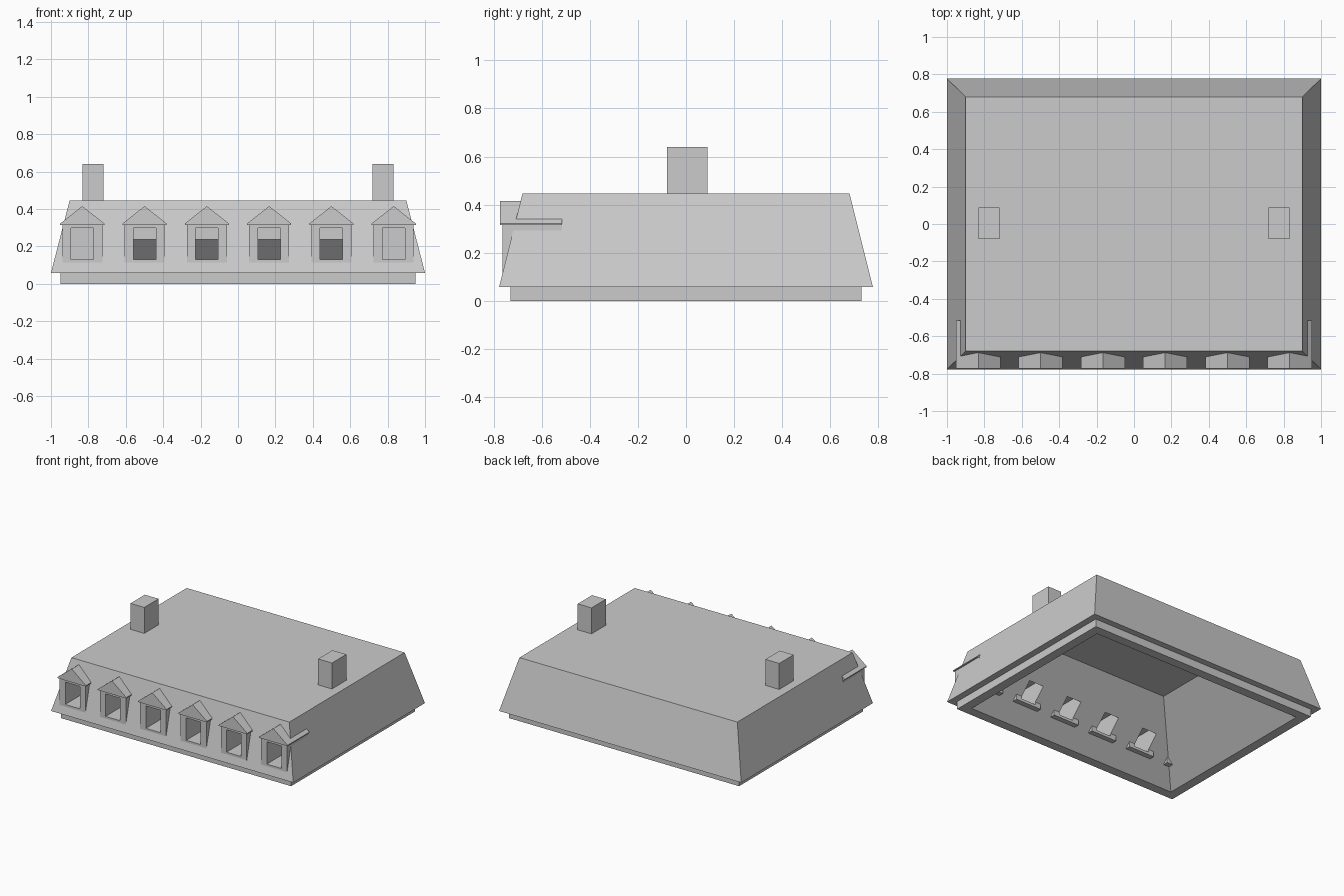
import bpy, bmesh

old = bpy.data.objects.get("Cube")
if old:
    bpy.data.objects.remove(old, do_unlink=True)

GREY = (0.6, 0.6, 0.6, 1)
mat = bpy.data.materials.new("plain_grey")
mat.use_nodes = True
mat.diffuse_color = GREY
mat.node_tree.nodes["Principled BSDF"].inputs["Base Color"].default_value = GREY


def make_object(name, bm):
    bmesh.ops.recalc_face_normals(bm, faces=bm.faces)
    mesh = bpy.data.meshes.new(name)
    bm.to_mesh(mesh)
    bm.free()
    mesh.materials.append(mat)
    obj = bpy.data.objects.new(name, mesh)
    bpy.context.collection.objects.link(obj)
    return obj


def loft(name, rings):
    """Skin a stack of matching point rings and cap both ends."""
    bm = bmesh.new()
    loops = [[bm.verts.new(p) for p in ring] for ring in rings]
    for a, b in zip(loops, loops[1:]):
        for i in range(len(a)):
            j = (i + 1) % len(a)
            bm.faces.new((a[i], a[j], b[j], b[i]))
    bm.faces.new(loops[0][::-1])
    bm.faces.new(loops[-1])
    return make_object(name, bm)


def rectangle(hx, hy, z, cx=0, cy=0):
    return [(cx + sx * hx, cy + sy * hy, z)
            for sx, sy in ((-1, -1), (1, -1), (1, 1), (-1, 1))]


def box(name, x, hx, y0, y1, z0, z1):
    cy, hy = (y0 + y1) / 2, (y1 - y0) / 2
    return loft(name, [rectangle(hx, hy, z, x, cy) for z in (z0, z1)])


def cut(obj, cutter):
    mod = obj.modifiers.new("window_opening", "BOOLEAN")
    mod.operation = "DIFFERENCE"
    mod.solver = "EXACT"
    mod.object = cutter


# Hollow mansard shell: inner ceiling, rim, frieze, eaves, flat top
PROFILE = [(0.475, 0.255, 0.418), (0.88, 0.66, 0), (0.95, 0.73, 0),
           (0.95, 0.73, 0.058), (1, 0.777, 0.058), (0.9, 0.68, 0.446)]
roof = loft("mansard_roof", [rectangle(*p) for p in PROFILE])

# Six dormers along the front, each with an open window
for n in range(6):
    x = (n - 2.5) * 0.333
    opening = box(f"window_cutter_{n + 1}", x, 0.06, -0.85, -0.432, 0.13, 0.297)
    opening.hide_render = True
    opening.hide_viewport = True
    opening.display_type = "WIRE"

    body = box(f"dormer_body_{n + 1}", x, 0.107, -0.763, -0.515, 0.11, 0.32)
    for part in (roof, body):
        cut(part, opening)

    # Solid gable over the body, with a thin eave edge
    loft(f"dormer_gable_{n + 1}",
         [[(x - 0.118, y, 0.315), (x + 0.118, y, 0.315),
           (x + 0.118, y, 0.322), (x, y, 0.415), (x - 0.118, y, 0.322)]
          for y in (-0.773, -0.515)])

# Chimneys on the flat top
for side, label in ((1, "left"), (-1, "right")):
    box(f"{label}_chimney", side * 0.775, 0.057, -0.08, 0.089, 0.43, 0.64)
